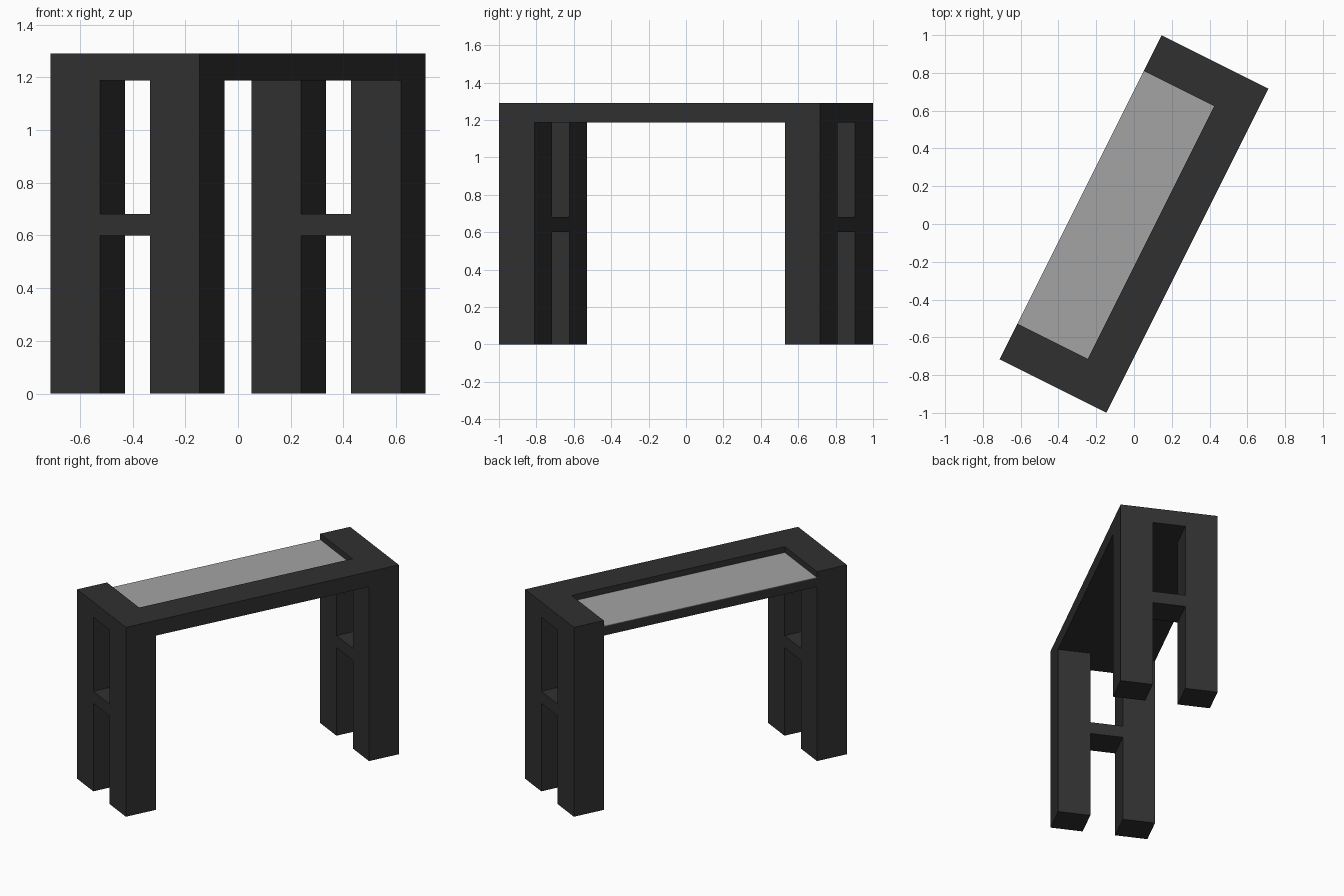
import bpy, bmesh, math
from mathutils import Matrix

if "Cube" in bpy.data.objects:
    bpy.data.objects.remove(bpy.data.objects["Cube"])

L, W, H = 1.917, 0.632, 1.29      # overall length, width, height
T = 0.21                          # leg thickness, also the rim width
UNDER, SHELF = 1.187, 1.247       # underside of the top, floor of the recess
ROT = Matrix.Rotation(math.atan2(2, 1), 4, 'Z')
hl, hw = L / 2, W / 2


def material(name, v):
    m = bpy.data.materials.new(name)
    m.diffuse_color = (v, v, v, 1)
    m.use_nodes = True
    m.node_tree.nodes["Principled BSDF"].inputs["Base Color"].default_value = m.diffuse_color
    return m


dark = material("dark_body", 0.03)
grey = material("grey_panel", 0.37)


def extrude(name, profile, x0, x1, mat):
    """Extrude a (y, z) profile along the bench length from x0 to x1."""
    bm = bmesh.new()
    face = bm.faces.new([bm.verts.new((x0, y, z)) for y, z in profile])
    ext = bmesh.ops.extrude_face_region(bm, geom=[face], use_keep_orig=True)
    moved = [g for g in ext["geom"] if isinstance(g, bmesh.types.BMVert)]
    bmesh.ops.translate(bm, verts=moved, vec=(x1 - x0, 0, 0))
    bmesh.ops.recalc_face_normals(bm, faces=bm.faces)
    bm.transform(ROT)
    me = bpy.data.meshes.new(name)
    bm.to_mesh(me)
    bm.free()
    me.materials.append(mat)
    ob = bpy.data.objects.new(name, me)
    bpy.context.collection.objects.link(ob)
    return ob


def rect(y0, y1, z0, z1):
    return [(y0, z0), (y1, z0), (y1, z1), (y0, z1)]


# End frames: two posts joined at the top, with a crossbar between them
g = hw - T
arch = [(-hw, 0), (-g, 0), (-g, UNDER), (g, UNDER),
        (g, 0), (hw, 0), (hw, H), (-hw, H)]
for side, x0 in (("front", -hl), ("back", hl - T)):
    extrude(side + "_leg_frame", arch, x0, x0 + T, dark)
    extrude(side + "_crossbar", rect(-g, g, 0.60, 0.682), x0, x0 + T, dark)

# Top: raised rail on one long side, lower shelf open on the other
rail = -hw + T + 0.005
top = [(-hw, UNDER), (hw, UNDER), (hw, SHELF), (rail, SHELF), (rail, H), (-hw, H)]
extrude("top_slab", top, -hl + T, hl - T, dark)

# Thin inset panel lying in the recess
extrude("inset_panel", rect(rail, hw, SHELF, SHELF + 0.003), -hl + T, hl - T, grey)
